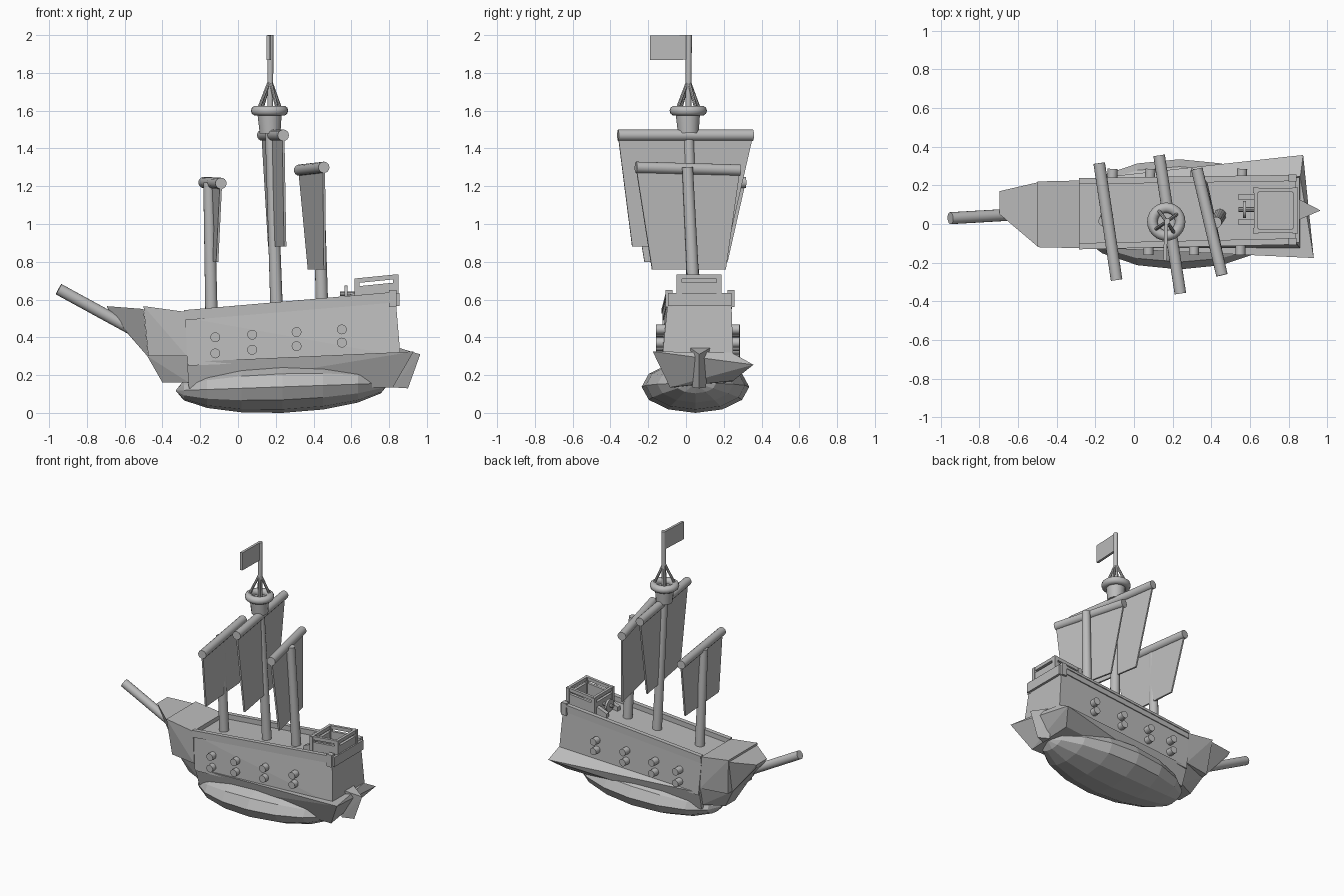
import bpy, bmesh, math
from mathutils import Vector

cube = bpy.data.objects.get("Cube")
if cube:
    bpy.data.objects.remove(cube, do_unlink=True)

grey = bpy.data.materials.new("plain grey")
grey.use_nodes = True
grey.diffuse_color = (0.5, 0.5, 0.5, 1)
grey.node_tree.nodes["Principled BSDF"].inputs["Base Color"].default_value = (0.5, 0.5, 0.5, 1)


def finish(name, bm):
    mesh = bpy.data.meshes.new(name)
    bmesh.ops.recalc_face_normals(bm, faces=bm.faces)
    bm.to_mesh(mesh)
    bm.free()
    mesh.materials.append(grey)
    obj = bpy.data.objects.new(name, mesh)
    bpy.context.collection.objects.link(obj)
    return obj


def solid(name, points):
    """Convex block around a few corner points."""
    bm = bmesh.new()
    for p in points:
        bm.verts.new(p)
    res = bmesh.ops.convex_hull(bm, input=bm.verts)
    junk = {g for g in res["geom_interior"] + res["geom_unused"] if isinstance(g, bmesh.types.BMVert)}
    bmesh.ops.delete(bm, geom=list(junk), context='VERTS')
    bmesh.ops.dissolve_limit(bm, angle_limit=0.02, verts=bm.verts, edges=bm.edges)
    return finish(name, bm)


def beam(name, a, b, wide, tall):
    """Straight plank from a to b with a rectangular section."""
    a, b = Vector(a), Vector(b)
    side = (b - a).cross(Vector((0, 0, 1))).normalized() * wide / 2
    up = Vector((0, 0, tall / 2))
    return solid(name, [p + s * side + u * up for p in (a, b) for s in (-1, 1) for u in (-1, 1)])


def rod(name, a, b, r, r2=None, sides=16):
    """Round pole from a to b."""
    a, b = Vector(a), Vector(b)
    bm = bmesh.new()
    bmesh.ops.create_cone(bm, cap_ends=True, segments=sides, radius1=r,
                          radius2=r if r2 is None else r2, depth=(b - a).length)
    turn = (b - a).to_track_quat('Z', 'Y').to_matrix()
    for v in bm.verts:
        v.co = turn @ v.co + (a + b) / 2
    obj = finish(name, bm)
    smooth(obj)
    return obj


def smooth(obj):
    bpy.ops.object.select_all(action='DESELECT')
    obj.select_set(True)
    bpy.context.view_layer.objects.active = obj
    bpy.ops.object.shade_smooth_by_angle(angle=math.radians(40))


# Faceted round belly under the hull
bm = bmesh.new()
bmesh.ops.create_uvsphere(bm, u_segments=12, v_segments=8, radius=1)
for v in bm.verts:
    x, y, z = v.co
    v.co = (0.235 + 0.565 * z, 0.05 + 0.285 * x, 0.138 + 0.138 * y + 0.02 * z)
finish("hull_belly", bm)

# Lower hull flaring out to the stern
solid("lower_hull", [
    (-0.27, -0.12, 0.27), (-0.27, 0.23, 0.27), (-0.26, -0.08, 0.13), (-0.26, 0.19, 0.13),
    (0.93, -0.176, 0.325), (0.875, 0.357, 0.255), (0.82, -0.085, 0.135), (0.8, 0.25, 0.17),
    (0.86, 0.24, 0.32)])

# Upper hull up to the sloping deck
solid("upper_hull", [
    (-0.285, -0.115, 0.505), (-0.285, 0.225, 0.505), (-0.265, -0.125, 0.25), (-0.265, 0.235, 0.25),
    (0.835, -0.095, 0.6), (0.835, 0.24, 0.6), (0.86, -0.125, 0.3), (0.86, 0.25, 0.3)])

# Bulwarks with a cap rail along each side
for side, y0, y1 in (("right", -0.115, -0.09), ("left", 0.222, 0.238)):
    beam(side + "_bulwark", (-0.285, y0, 0.515), (0.835, y1, 0.61), 0.02, 0.05)
    beam(side + "_cap_rail", (-0.285, y0, 0.535), (0.835, y1, 0.632), 0.032, 0.018)
    solid(side + "_stern_post", [(x, y1 + dy, z) for x in (0.8, 0.84)
                                 for dy in (-0.018, 0.018) for z in (0.56, 0.65)])

# Bow: forecastle, pointed prow and the forefoot below
solid("forecastle", [
    (-0.5, -0.12, 0.565), (-0.5, 0.22, 0.565), (-0.28, -0.125, 0.535), (-0.28, 0.225, 0.535),
    (-0.475, -0.09, 0.3), (-0.475, 0.19, 0.3), (-0.27, -0.125, 0.3), (-0.27, 0.225, 0.3)])
solid("prow", [
    (-0.695, 0.05, 0.565), (-0.695, 0.17, 0.565), (-0.5, -0.115, 0.55), (-0.5, 0.215, 0.55),
    (-0.68, 0.06, 0.53), (-0.68, 0.16, 0.53), (-0.475, -0.03, 0.295), (-0.475, 0.14, 0.295)])
solid("forefoot", [
    (-0.48, -0.03, 0.3), (-0.48, 0.14, 0.3), (-0.4, 0.0, 0.16), (-0.4, 0.11, 0.16),
    (-0.26, -0.115, 0.3), (-0.26, 0.225, 0.3), (-0.26, -0.07, 0.16), (-0.26, 0.18, 0.16)])
rod("bowsprit", (-0.95, 0.03, 0.655), (-0.52, 0.055, 0.42), 0.031)

# Rudder wedge
solid("rudder", [
    (0.85, 0.02, 0.345), (0.85, 0.13, 0.345), (0.965, 0.07, 0.31),
    (0.82, 0.035, 0.135), (0.82, 0.105, 0.135), (0.9, 0.07, 0.13)])

# Cannons on both sides, two rows
for i, x in enumerate((-0.12, 0.075, 0.31, 0.55)):
    for row, z in (("upper", 0.4 + 0.014 * i), ("lower", 0.315 + 0.019 * i)):
        rod(f"right_{row}_cannon_{i + 1}", (x, 0.0, z), (x, -0.16, z), 0.026)
        rod(f"left_{row}_cannon_{i + 1}", (x, 0.1, z), (x + 0.01, 0.285, z), 0.026)

# Masts, yards and tapered sails
rigs = {
    "fore": ((-0.14, 0.04, 0.5), (-0.155, 0.015, 1.22), (-0.09, -0.29, 1.215), (-0.18, 0.315, 1.22),
             (-0.11, -0.22, 0.8), (-0.145, 0.22, 0.8)),
    "main": ((0.205, 0.045, 0.53), (0.172, 0.012, 1.5), (0.24, -0.36, 1.47), (0.13, 0.355, 1.47),
             (0.25, -0.285, 0.88), (0.165, 0.22, 0.88)),
    "mizzen": ((0.445, 0.045, 0.55), (0.425, 0.008, 1.3), (0.455, -0.265, 1.3), (0.325, 0.285, 1.285),
               (0.46, -0.18, 0.76), (0.375, 0.21, 0.76)),
}
for name, (foot, head, y_near, y_far, s_near, s_far) in rigs.items():
    rod(name + "_mast", foot, head, 0.033, 0.029)
    rod(name + "_yard", y_near, y_far, 0.03)
    bm = bmesh.new()
    bm.faces.new([bm.verts.new(p) for p in (y_near, y_far, s_far, s_near)])
    sail = finish(name + "_sail", bm)
    thick = sail.modifiers.new("thickness", 'SOLIDIFY')
    thick.thickness, thick.offset = 0.012, 0

# Crow's nest: basket, ring, stays, pole and flag
rod("nest_basket", (0.17, 0.012, 1.48), (0.167, 0.01, 1.59), 0.056, 0.066)
bpy.ops.mesh.primitive_torus_add(location=(0.167, 0.012, 1.6), major_segments=24, minor_segments=10,
                                 major_radius=0.072, minor_radius=0.027)
ring = bpy.context.object
ring.name = "nest_ring"
ring.data.materials.append(grey)
smooth(ring)
rod("top_pole", (0.17, 0.012, 1.48), (0.172, 0.015, 2.0), 0.016, sides=10)
for i in range(4):
    a = math.radians(35 + 90 * i)
    rod(f"nest_stay_{i + 1}", (0.167 + 0.075 * math.cos(a), 0.012 + 0.075 * math.sin(a), 1.6),
        (0.17, 0.013, 1.765), 0.009, sides=8)
beam("flag", (0.167, 0.015, 1.935), (0.16, -0.19, 1.932), 0.018, 0.13)

# Stern gallery: open box of slotted railings
corners = [(0.63, -0.035), (0.835, -0.035), (0.835, 0.175), (0.63, 0.175)]
for i, (x, y) in enumerate(corners):
    x2, y2 = corners[(i + 1) % 4]
    lift, lift2 = 0.1 * (x - 0.63), 0.1 * (x2 - 0.63)
    for part, z, tall in (("panel", 0.625, 0.09), ("top_rail", 0.7, 0.025)):
        beam(f"gallery_{part}_{i + 1}", (x, y, z + lift), (x2, y2, z + lift2), 0.02, tall)
    solid(f"gallery_post_{i + 1}", [(x + dx, y + dy, z) for dx in (-0.014, 0.014)
                                    for dy in (-0.014, 0.014) for z in (0.58, 0.711 + lift)])
beam("stern_board", (0.845, -0.095, 0.6), (0.845, 0.24, 0.6), 0.02, 0.07)

# Steering stand and wheel ahead of the gallery
for y in (0.01, 0.14):
    beam("wheel_support", (0.54, y, 0.575), (0.63, y, 0.61), 0.03, 0.06)
rod("wheel", (0.565, 0.075, 0.63), (0.58, 0.075, 0.63), 0.045, sides=12)
rod("wheel_axle", (0.54, 0.075, 0.63), (0.64, 0.075, 0.63), 0.012, sides=8)
